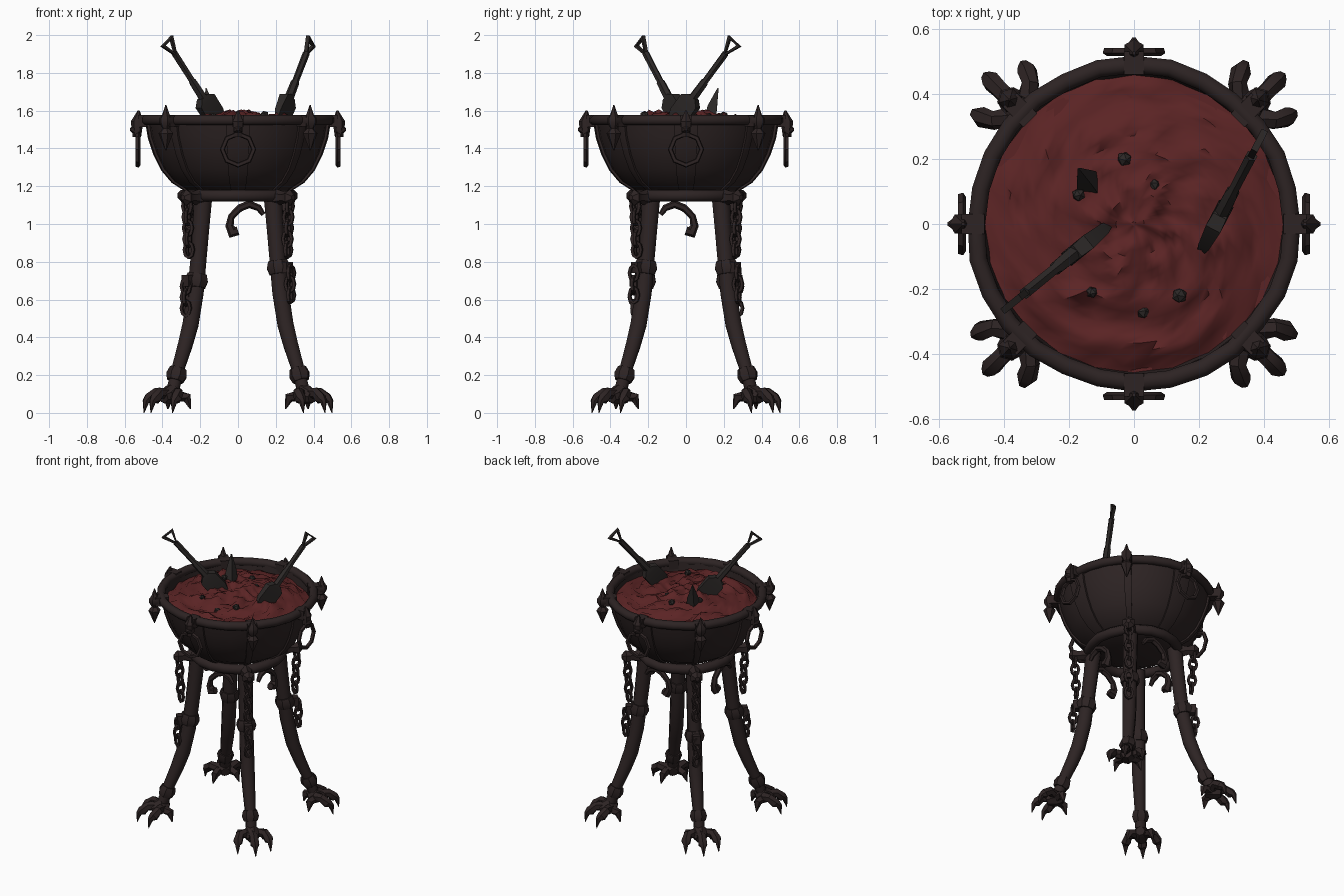
import bpy, bmesh, math, random
from mathutils import Matrix, Vector, noise

random.seed(4)
if "Cube" in bpy.data.objects:
    bpy.data.objects.remove(bpy.data.objects["Cube"])


def material(name, rgb):
    m = bpy.data.materials.new(name)
    m.use_nodes = True
    m.diffuse_color = (*rgb, 1)
    m.node_tree.nodes["Principled BSDF"].inputs["Base Color"].default_value = (*rgb, 1)
    return m


IRON = material("dark iron", (0.026, 0.017, 0.017))
EMBER = material("ember red", (0.105, 0.0175, 0.018))
STEEL = material("sooty steel", (0.025, 0.021, 0.02))

DIAGONALS = [math.radians(45 + 90 * i) for i in range(4)]
CARDINALS = [math.radians(90 * i) for i in range(4)]


def turn(a):
    return Matrix.Rotation(a, 4, 'Z')


def shift(x, y, z):
    return Matrix.Translation((x, y, z))


def finish(name, bm, mat, angle=35):
    bmesh.ops.remove_doubles(bm, verts=bm.verts, dist=0.0005)
    bmesh.ops.recalc_face_normals(bm, faces=bm.faces)
    me = bpy.data.meshes.new(name)
    bm.to_mesh(me)
    bm.free()
    me.materials.append(mat)
    for p in me.polygons:
        p.use_smooth = True
    me.set_sharp_from_angle(angle=math.radians(angle))
    ob = bpy.data.objects.new(name, me)
    bpy.context.collection.objects.link(ob)


def skin(bm, rows, loop_rows=False):
    """Bridge closed rows of points with quads and cap the ends."""
    vs = [[bm.verts.new(p) for p in row] for row in rows]
    n, c = len(vs), len(vs[0])
    for i in range(n if loop_rows else n - 1):
        for j in range(c):
            k, l = (i + 1) % n, (j + 1) % c
            bm.faces.new((vs[i][j], vs[k][j], vs[k][l], vs[i][l]))
    if not loop_rows:
        bm.faces.new(vs[0])
        bm.faces.new(vs[-1])


def sweep(bm, pts, radii, sides=6, M=Matrix(), ref=(0, 1, 0), closed=False):
    """Tube along a path, with one radius or one per point."""
    pts = [Vector(p) for p in pts]
    n, rows = len(pts), []
    if not isinstance(radii, list):
        radii = [radii] * n
    for i, p in enumerate(pts):
        a = pts[i - 1] if i or closed else p
        b = pts[(i + 1) % n] if i < n - 1 or closed else p
        t = (b - a).normalized()
        u = (Vector(ref) - t * t.dot(Vector(ref))).normalized()
        v = t.cross(u)
        rows.append([M @ (p + (u * math.cos(s) + v * math.sin(s)) * radii[i])
                     for s in (math.tau * (k + 0.5) / sides for k in range(sides))])
    skin(bm, rows, loop_rows=closed)


def lathe(bm, profile, sides, M=Matrix()):
    skin(bm, [[M @ Vector((r * math.cos(a), r * math.sin(a), z))
               for a in (math.tau * k / sides for k in range(sides))] for r, z in profile])


def hoop(bm, rx, rz, tube, M, seg=8, sides=5):
    """Closed ring standing in the local YZ plane."""
    pts = [(0, rx * math.cos(a), rz * math.sin(a)) for a in (math.tau * k / seg for k in range(seg))]
    sweep(bm, pts, tube, sides, M, ref=(1, 0, 0), closed=True)


def box(bm, size, M):
    bmesh.ops.create_cube(bm, size=1, matrix=M @ Matrix.Diagonal((*size, 1)))


# Bowl shell with inner wall
WALL = [(0.27, 1.18), (0.34, 1.225), (0.395, 1.29), (0.435, 1.37), (0.465, 1.46), (0.48, 1.55)]
bm = bmesh.new()
lathe(bm, [(0.01, 1.14), (0.2, 1.15)] + WALL + [(0.465, 1.55), (0.45, 1.45)], 24)
finish("bowl", bm, IRON)

# Raised straps on the bowl wall
bm = bmesh.new()
for angles, half in ((CARDINALS, 0.13), (DIAGONALS, 0.05)):
    for a in angles:
        rows = []
        for r, z in WALL:
            rows.append([turn(a + half * s) @ Vector((r + d, 0, z - d * 0.5))
                         for s, d in ((-1, -0.01), (-1, 0.009), (0, 0.012), (1, 0.009), (1, -0.01))])
        skin(bm, rows)
finish("bowl_straps", bm, IRON)

# Rim and lower support ring
for name, radius, tube, z, seg in (("bowl_rim", 0.487, 0.029, 1.55, 28), ("support_ring", 0.285, 0.033, 1.15, 20)):
    bm = bmesh.new()
    path = [turn(math.tau * k / seg) @ Vector((radius + random.uniform(-0.005, 0.005), 0, z)) for k in range(seg)]
    sweep(bm, path, tube, 8, ref=(0, 0, 1), closed=True)
    finish(name, bm, IRON, 50)


# Domed bed of embers, sunk below the rim at its edge
def ember_height(x, y):
    p = Vector((x, y, 0))
    dome = 1.5 + 0.085 * (1 - (p.length / 0.46) ** 2)
    return dome + noise.noise(p * 12) * 0.035 + noise.noise(p * 25 + Vector((3, 1, 0))) * 0.028


bm = bmesh.new()
rows = []
for i in range(20):
    r, row = 0.462 * (1 - i / 19.3), []
    for k in range(48):
        x, y, _ = turn(math.tau * (k + 0.37 * i) / 48) @ Vector((r, 0, 0))
        row.append((x, y, ember_height(x, y)))
    rows.append(row)
skin(bm, rows)
finish("embers", bm, EMBER, 55)

# Charred lumps and one tall shard
bm = bmesh.new()
for x, y in ((-0.13, -0.21), (0.14, -0.22), (0.06, 0.12), (-0.03, 0.2), (0.03, -0.27), (-0.17, 0.09)):
    M = shift(x, y, ember_height(x, y)) @ Matrix.Rotation(x * 30, 4, 'X')
    bmesh.ops.create_icosphere(bm, subdivisions=1, radius=random.uniform(0.018, 0.028), matrix=M)
sweep(bm, [(-0.14, 0.12, 1.52), (-0.15, 0.14, 1.62), (-0.17, 0.17, 1.72)], [0.05, 0.035, 0.004], 4)
finish("charred_lumps", bm, STEEL, 20)

# Finials around the rim, above each leg
bm = bmesh.new()
SPEAR = [(0.003, 1.39), (0.04, 1.48), (0.018, 1.505), (0.036, 1.535), (0.036, 1.56), (0.02, 1.58), (0.003, 1.63)]
for a in DIAGONALS:
    lathe(bm, SPEAR, 6, turn(a) @ shift(0.54, 0, 0))
    box(bm, (0.09, 0.06, 0.06), turn(a) @ shift(0.495, 0, 1.545))
finish("rim_finials", bm, IRON)

# Brackets and hanging rings
brackets, rings = bmesh.new(), bmesh.new()
for a in CARDINALS:
    M = turn(a)
    box(brackets, (0.07, 0.06, 0.065), M @ shift(0.495, 0, 1.545))
    sweep(brackets, [(0.525, 0, 1.6), (0.535, 0, 1.54), (0.535, 0, 1.46)], [0.006, 0.033, 0.022], 6, M)
    sweep(brackets, [(0.52, 0, 1.5), (0.55, 0, 1.5), (0.573, 0, 1.5)], [0.028, 0.025, 0.006], 6, M)
    hoop(rings, 0.083, 0.083, 0.014, M @ shift(0.53, 0, 1.395))
finish("ring_brackets", brackets, IRON)
finish("hanging_rings", rings, IRON)

# Legs, collars, clawed feet and chains
legs, collars, feet, chains = (bmesh.new() for _ in range(4))
PATH = [(0.26, 1.15), (0.275, 1.0), (0.295, 0.82), (0.318, 0.64), (0.355, 0.47), (0.395, 0.36), (0.442, 0.25), (0.485, 0.13)]
for a in DIAGONALS:
    M = turn(a)
    low = math.cos(a) < 0
    knee, kr = (0.7, 0.312) if low else (0.77, 0.303)
    sweep(legs, [(r, 0, z) for r, z in PATH], [0.052, 0.048, 0.046, 0.047, 0.046, 0.042, 0.037, 0.036], 8, M)
    # knee and ankle collars
    sweep(collars, [(kr - 0.006, 0, knee + 0.035), (kr, 0, knee), (kr + 0.006, 0, knee - 0.035)],
          [0.055, 0.066, 0.055], 8, M)
    box(collars, (0.05, 0.05, 0.06), M @ shift(kr + 0.06, 0, knee))
    sweep(collars, [(0.447, 0, 0.235), (0.46, 0, 0.2), (0.472, 0, 0.17)], [0.046, 0.056, 0.045], 7, M)
    # anchor knob on the support ring
    sweep(collars, [(0.29, 0, 1.14), (0.35, 0, 1.14), (0.39, 0, 1.14), (0.415, 0, 1.14)],
          [0.045, 0.03, 0.044, 0.015], 6, M)
    # palm, toes with claws, rear spurs
    sweep(feet, [(0.45, 0, 0.09), (0.5, 0, 0.1), (0.56, 0, 0.085)], [0.03, 0.056, 0.035], 7, M)
    for s, reach in ((-1, 0.585), (0, 0.64), (1, 0.585)):
        toe = [(0.5, 0.03 * s, 0.1), (reach - 0.055, 0.08 * s, 0.105), (reach - 0.02, 0.1 * s, 0.075),
               (reach, 0.105 * s, 0.06), (reach + 0.012, 0.107 * s, 0.0)]
        sweep(feet, toe, [0.032, 0.029, 0.032, 0.018, 0.002], 6, M, ref=(0.1, 1, 0.1))
    for s in (-1, 1):
        sweep(feet, [(0.49, 0.03 * s, 0.09), (0.45, 0.07 * s, 0.08), (0.44, 0.085 * s, 0.02)],
              [0.03, 0.027, 0.003], 5, M)
    # upper and lower chain lengths
    for r, lean, top, count in ((0.38, 0.003, 1.095, 5), (0.39, 0, knee - 0.03, 3)):
        for i in range(count):
            spin = turn(math.pi / 2 * (i % 2) + 0.4)
            hoop(chains, 0.025, 0.041, 0.011, M @ shift(r - lean * i, 0, top - 0.058 * i) @ spin, 8, 4)
finish("legs", legs, IRON, 50)
finish("leg_collars", collars, IRON)
finish("clawed_feet", feet, IRON)
finish("leg_chains", chains, IRON)

# Scroll hooks hanging beneath the ring, mirrored in pairs
bm = bmesh.new()
HOOK = [(0.135, 1.05), (0.11, 1.085), (0.06, 1.105), (0.01, 1.085), (-0.035, 1.04), (-0.045, 0.99), (-0.03, 0.955), (0, 0.965)]
for a, side in zip(CARDINALS, (-1, -1, 1, 1)):
    sweep(bm, [(0.25, y * side, z) for y, z in HOOK],
          [0.012, 0.018, 0.021, 0.02, 0.018, 0.022, 0.032, 0.024], 6, turn(a), ref=(1, 0, 0))
finish("scroll_hooks", bm, IRON)

# Two shovels stuck in the embers, edge up
for name, top, tip in (("left_shovel", (0.385, 0.255, 1.965), (0.225, -0.05, 1.55)),
                       ("right_shovel", (-0.375, -0.245, 1.965), (-0.11, -0.03, 1.55))):
    top, tip = Vector(top), Vector(tip)
    d = top - tip
    L = d.length
    M = shift(*tip) @ d.to_track_quat('Z', 'Y').to_matrix().to_4x4() @ turn(math.pi / 2)
    bm = bmesh.new()
    # blade with a folded shoulder
    skin(bm, [[M @ Vector((x * w, y * t, z)) for x, y in ((-1, -1), (1, -1), (1, 1), (-1, 1))]
              for w, t, z in ((0.04, 0.008, -0.03), (0.06, 0.018, 0.03), (0.058, 0.025, 0.13), (0.024, 0.022, 0.16))])
    # shaft with socket
    sweep(bm, [(0, 0, 0.1), (0, 0, 0.26), (0, 0, 0.27), (0, 0, L - 0.08)], [0.026, 0.023, 0.018, 0.019], 6, M)
    # triangular grip
    sweep(bm, [(0, 0, L - 0.09), (0.036, 0, L), (-0.036, 0, L)], 0.015, 4, M, closed=True)
    finish(name, bm, STEEL)
